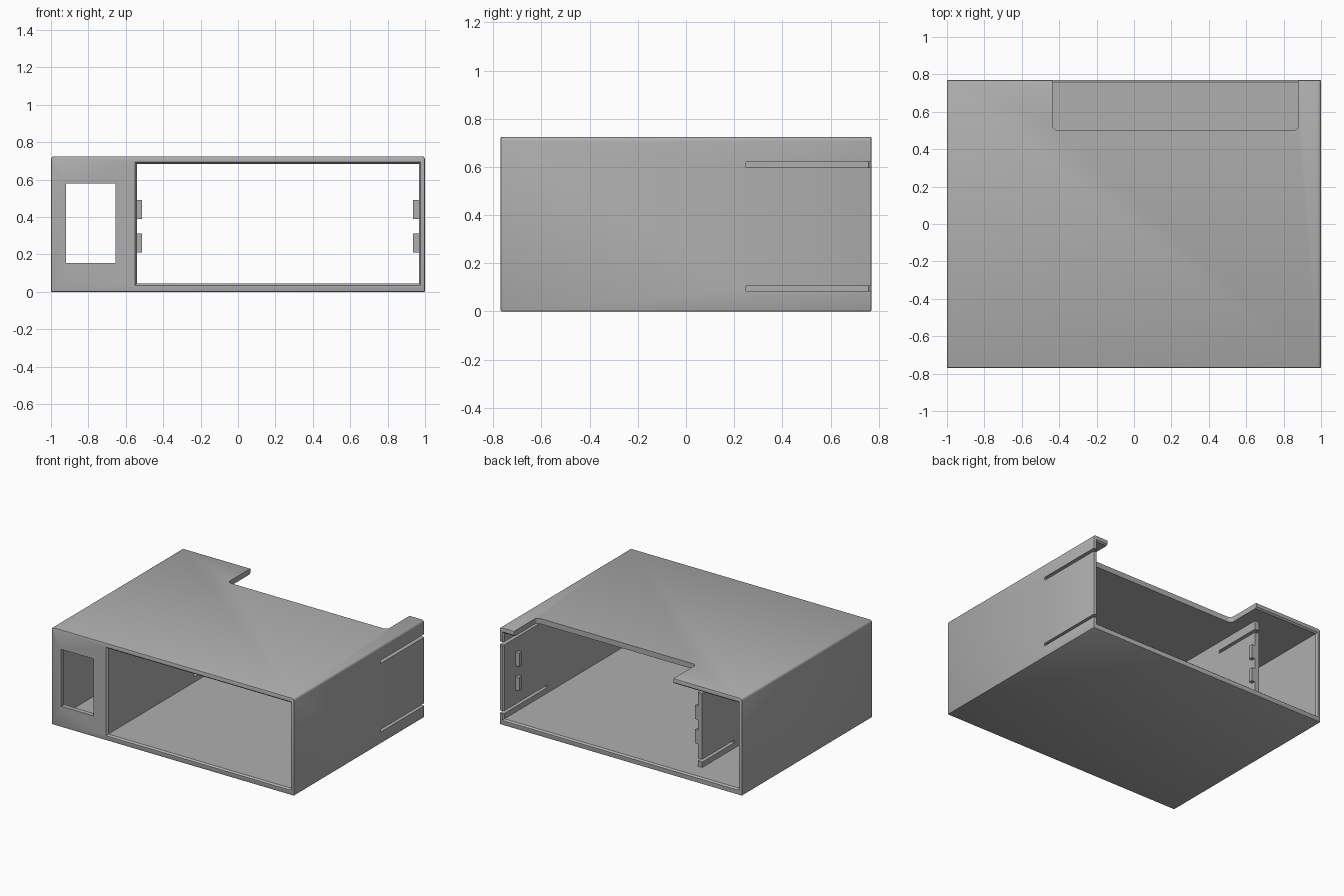
import bpy, bmesh
from mathutils import Vector

cube = bpy.data.objects.get("Cube")
if cube:
    bpy.data.objects.remove(cube, do_unlink=True)

W, D, H = 1.0, 0.77, 0.725      # half width, half depth, height
IN, FLOOR, ROOF = 0.967, 0.045, 0.685
DIV_L, DIV_R, DIV_END = -0.575, -0.54, 0.63

grey = bpy.data.materials.new("plain_grey")
grey.use_nodes = True
grey.diffuse_color = (0.43, 0.43, 0.43, 1)
grey.node_tree.nodes["Principled BSDF"].inputs["Base Color"].default_value = (0.43, 0.43, 0.43, 1)


def box(name, x, y, z, flare=0, edit=None):
    """Box from ranges; flare widens its far end in y to cut a chamfer."""
    bm = bmesh.new()
    bmesh.ops.create_cube(bm, size=1)
    lo, hi = Vector((x[0], y[0], z[0])), Vector((x[1], y[1], z[1]))
    for v in bm.verts:
        s = v.co * 2
        far = flare if s.y > 0 else 0
        v.co = [(lo[i] + hi[i]) / 2 + s[i] * (hi[i] - lo[i]) / 2 for i in range(3)]
        v.co.x += s.x * far
        v.co.z += s.z * far
    if y[0] > y[1]:
        bmesh.ops.reverse_faces(bm, faces=bm.faces)
    if edit:
        edit(bm)
    mesh = bpy.data.meshes.new(name)
    bm.to_mesh(mesh)
    bm.free()
    mesh.materials.append(grey)
    obj = bpy.data.objects.new(name, mesh)
    bpy.context.collection.objects.link(obj)
    return obj


def bevel(bm, rule, size, segments):
    edges = [e for e in bm.edges if rule(e.verts[0].co, e.verts[1].co)]
    bmesh.ops.bevel(bm, geom=edges, offset=size, segments=segments,
                    profile=0.5, affect='EDGES')


def round_shell(bm):
    along = lambda a, b: abs(a.y - b.y) > 1
    bevel(bm, lambda a, b: along(a, b) and a.z > 0.5, 0.018, 4)
    bevel(bm, lambda a, b: along(a, b) and a.z < 0.1, 0.005, 2)
    bevel(bm, lambda a, b: abs(a.y - b.y) < 1e-4 and abs(a.y) > D - 1e-4, 0.006, 2)


def round_notch(bm):
    bevel(bm, lambda a, b: abs(a.z - b.z) > 0.1 and a.y < D, 0.03, 5)


# Outer case
case = box("case_shell", (-W, W), (-D, D), (0, H), edit=round_shell)


def cut(x, y, z, flare=0, edit=None):
    tool = box("cutter", x, y, z, flare, edit)
    tool.hide_render = True
    mod = case.modifiers.new("cut", 'BOOLEAN')
    mod.operation, mod.solver, mod.object = 'DIFFERENCE', 'EXACT', tool
    bpy.context.view_layer.objects.active = case
    bpy.ops.object.modifier_apply(modifier=mod.name)
    bpy.data.objects.remove(tool, do_unlink=True)


# Main bay, side bay and shared rear mouth, leaving a divider between them
cut((DIV_R, IN), (-1, 0.7), (FLOOR, ROOF))
cut((-IN, DIV_L), (-D + 0.035, 0.7), (FLOOR, ROOF))
cut((-IN, IN), (DIV_END, 1), (FLOOR, ROOF))
# Chamfered mouths at front and rear
cut((DIV_R, IN), (-D + 0.012, -D - 0.012), (FLOOR, ROOF), flare=0.02)
cut((-IN, IN), (D - 0.012, D + 0.012), (FLOOR, ROOF), flare=0.02)
# Small front window
cut((-0.92, -0.655), (-1, -0.65), (0.155, 0.58))
# Rear roof notch
cut((-0.435, 0.88), (0.5, 1), (0.6, 0.9), edit=round_notch)
# Slots that free the spring arms on the side wall and divider
for z in ((0.085, 0.105), (0.597, 0.62)):
    cut((0.9, 1.1), (0.25, 1), z)
    cut((-0.62, -0.5), (0.25, 0.7), z)

# Retaining tabs on the spring arms
for level, z in (("lower", (0.21, 0.312)), ("upper", (0.39, 0.492))):
    box("divider_tab_" + level, (DIV_R - 0.01, DIV_R + 0.027), (0.598, 0.628), z)
    box("side_tab_" + level, (IN - 0.032, IN + 0.01), (0.598, 0.628), z)

bpy.ops.object.select_all(action='DESELECT')
case.select_set(True)
bpy.context.view_layer.objects.active = case
bpy.ops.object.shade_smooth_by_angle(angle=0.55)
